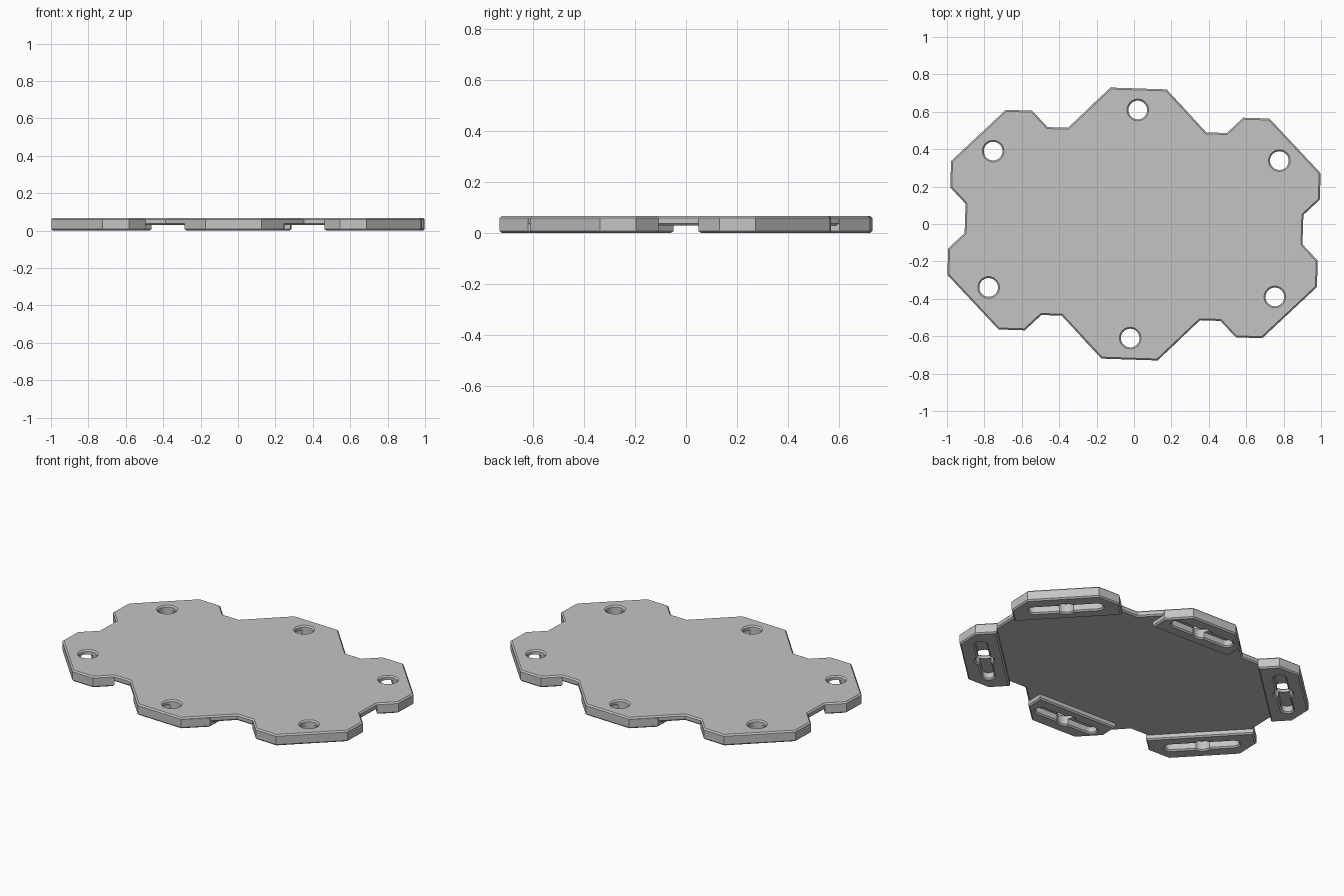
import bpy, bmesh
from math import cos, sin, pi, radians
from mathutils import Vector, Matrix

if "Cube" in bpy.data.objects:
    bpy.data.objects.remove(bpy.data.objects["Cube"])

TURN = Matrix.Rotation(radians(-1.9), 2)   # whole plate sits slightly turned
TOP, UNDER, BEV, DEPTH = 0.067, 0.03, 0.008, 0.22
HOLE_IN = 0.115                            # hole distance from the outer edge

grey = bpy.data.materials.new("plain_grey")
grey.use_nodes = True
grey.diffuse_color = (0.55, 0.55, 0.55, 1)
grey.node_tree.nodes["Principled BSDF"].inputs["Base Color"].default_value = (0.55, 0.55, 0.55, 1)


def grow(pts, amount):
    """Offset a counter-clockwise polygon outward with mitred corners."""
    out = []
    for i, p in enumerate(pts):
        a = (p - pts[i - 1]).normalized()
        b = (pts[(i + 1) % len(pts)] - p).normalized()
        na, nb = Vector((a.y, -a.x)), Vector((b.y, -b.x))
        out.append(p + (na + nb) * (amount / (1 + na.dot(nb))))
    return out


def loft(name, pts, layers):
    """Closed solid from one outline, repeated at (height, offset) layers."""
    bm = bmesh.new()
    rings = [[bm.verts.new((*(TURN @ p), z)) for p in grow(pts, off)] for z, off in layers]
    n = len(pts)
    for low, high in zip(rings, rings[1:]):
        for i in range(n):
            j = (i + 1) % n
            bm.faces.new((low[i], low[j], high[j], high[i]))
    bm.faces.new(rings[0][::-1])
    bm.faces.new(rings[-1])
    mesh = bpy.data.meshes.new(name)
    bm.to_mesh(mesh)
    bm.free()
    mesh.materials.append(grey)
    ob = bpy.data.objects.new(name, mesh)
    bpy.context.scene.collection.objects.link(ob)
    return ob


def cut(ob, cutters):
    for c in cutters:
        m = ob.modifiers.new("cut", 'BOOLEAN')
        m.operation, m.solver, m.object = 'DIFFERENCE', 'EXACT', c
    bpy.context.view_layer.update()
    done = bpy.data.meshes.new_from_object(ob.evaluated_get(bpy.context.evaluated_depsgraph_get()))
    ob.modifiers.clear()
    ob.data = done


def place(pts, centre, angle):
    rot = Matrix.Rotation(angle - pi / 2, 2)
    return [rot @ Vector(p) + Vector(centre) for p in pts]


def pad_shape(edge, half, chamfer):
    return [(-half, -DEPTH), (half, -DEPTH), (half, -chamfer), (edge, 0), (-edge, 0), (-half, -chamfer)]


# Pad layout: outer edge centre, direction, shape
CX, CY = 0.847, 0.446
end_pad, corner_pad = pad_shape(0.15, 0.265, 0.115), pad_shape(0.2, 0.3, 0.1)
layout = {
    "back_pad": ((0, 0.725), pi / 2, end_pad),
    "front_pad": ((0, -0.725), -pi / 2, end_pad),
    "back_left_pad": ((CX, CY), pi / 4, corner_pad),
    "back_right_pad": ((-CX, CY), 3 * pi / 4, corner_pad),
    "front_right_pad": ((-CX, -CY), 5 * pi / 4, corner_pad),
    "front_left_pad": ((CX, -CY), -pi / 4, corner_pad),
}

# Plate outline: one quarter, mirrored both ways
c = place(corner_pad, (CX, CY), pi / 4)
quarter = [c[1], c[2], c[3], c[4], c[5], c[0], Vector((0.37, c[0].y)), Vector((0.15, 0.725))]
half = quarter + [Vector((-p.x, p.y)) for p in reversed(quarter)]
plate = loft("plate", half + [-p for p in half],
             [(UNDER, -BEV), (UNDER + BEV, 0), (TOP - BEV, 0), (TOP, -BEV)])

# Keyhole outlines: round hole and long round-ended slot
circle = [(0.05 * cos(2 * pi * i / 32), 0.05 * sin(2 * pi * i / 32) - HOLE_IN) for i in range(32)]
R, REACH = 0.032, 0.175
slot = [(s * REACH + R * cos(a), R * sin(a) - HOLE_IN)
        for s, start in ((1, -pi / 2), (-1, pi / 2))
        for a in [start + pi * i / 10 for i in range(11)]]

plate_cutters = []
for name, (centre, angle, shape) in layout.items():
    pad = loft(name, place(shape, centre, angle), [(0, -BEV), (BEV, 0), (0.055, 0)])
    hole = loft("hole_cutter", place(circle, centre, angle),
                [(-0.01, 0.018), (BEV, 0), (TOP - BEV, 0), (TOP + 0.01, 0.018)])
    groove = loft("slot_cutter", place(slot, centre, angle),
                  [(-0.01, 0.018), (BEV, 0), (0.042, 0)])
    cut(pad, [hole, groove])
    plate_cutters += [hole, groove]
cut(plate, plate_cutters)
for ob in plate_cutters:
    bpy.data.objects.remove(ob)
